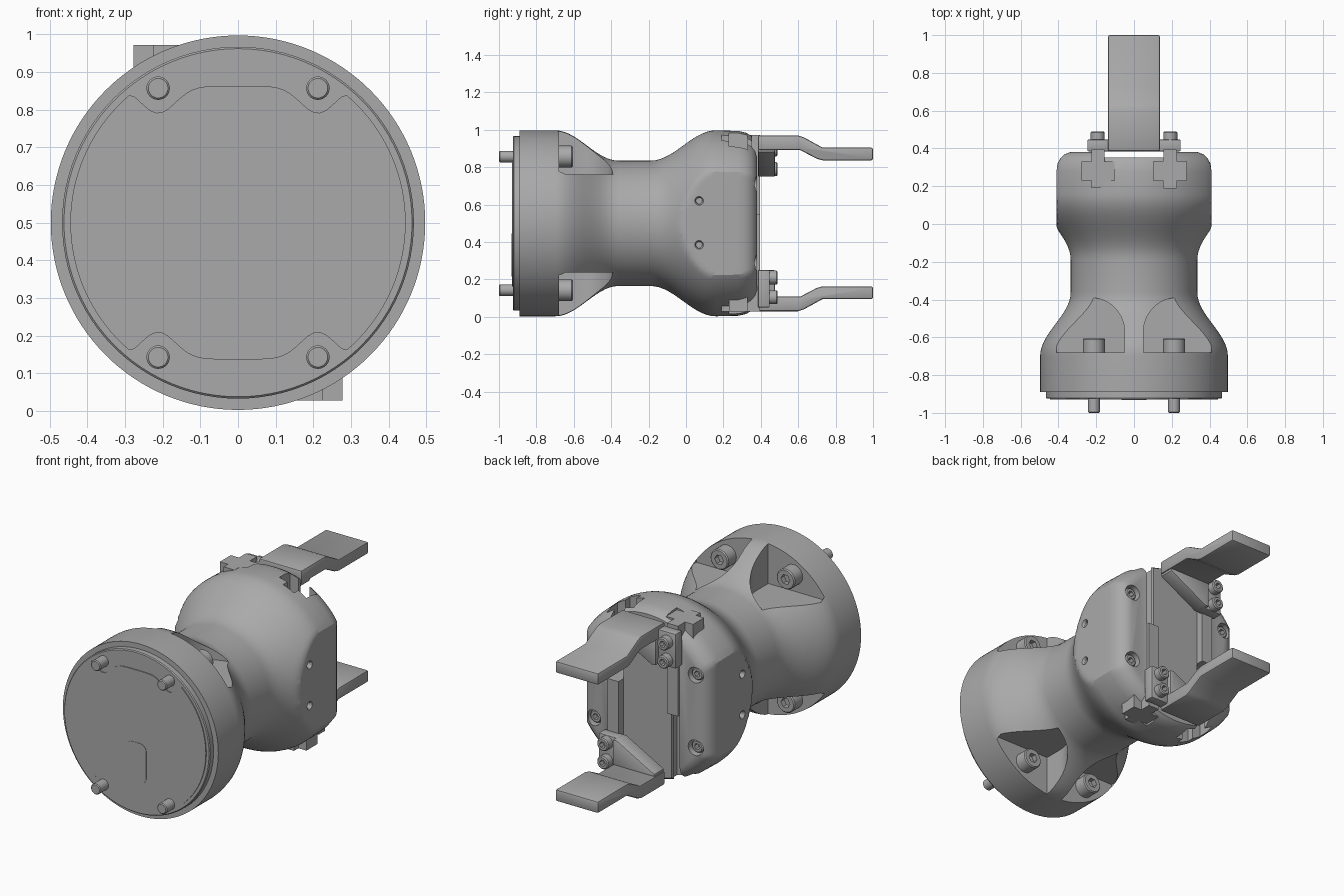
import bpy, bmesh, math
from mathutils import Matrix

cube = bpy.data.objects.get("Cube")
if cube:
    bpy.data.objects.remove(cube, do_unlink=True)

CZ = 0.5                      # height of the body axis
BOLT_X, BOLT_Z = 0.212, 0.357  # mounting bolt offsets from the axis

grey = bpy.data.materials.new("machined grey")
grey.use_nodes = True
grey.diffuse_color = (0.4, 0.4, 0.4, 1)
grey.node_tree.nodes["Principled BSDF"].inputs["Base Color"].default_value = (0.4, 0.4, 0.4, 1)


def finish(name, bm):
    bmesh.ops.recalc_face_normals(bm, faces=bm.faces)
    mesh = bpy.data.meshes.new(name)
    bm.to_mesh(mesh)
    bm.free()
    mesh.materials.append(grey)
    ob = bpy.data.objects.new(name, mesh)
    bpy.context.collection.objects.link(ob)
    return ob


def lathe(name, profile, x=0, z=CZ, segs=32, axis="Y", limit=None):
    """Revolve (position, radius) pairs round an axis, with flat caps."""
    bm = bmesh.new()
    rings = []
    for p, r in profile:
        ring = []
        for i in range(segs):
            a = math.tau * i / segs
            u, v = r * math.cos(a), r * math.sin(a)
            if limit:
                m = limit(p, r)
                u = max(-m, min(m, u))
            co = (x + u, p, z + v) if axis == "Y" else (p, x + u, z + v)
            ring.append(bm.verts.new(co))
        rings.append(ring)
    for a, b in zip(rings, rings[1:]):
        for i in range(segs):
            j = (i + 1) % segs
            bm.faces.new((a[i], a[j], b[j], b[i]))
    bm.faces.new(rings[0])
    bm.faces.new(rings[-1])
    bmesh.ops.remove_doubles(bm, verts=bm.verts, dist=1e-5)
    return finish(name, bm)


def prism(name, points, lo, hi, axis):
    """Extrude an outline along an axis; the points use the other two axes in order."""
    bm = bmesh.new()
    k = "XYZ".index(axis)

    def place(p, d):
        c = list(p)
        c.insert(k, d)
        return bm.verts.new(c)
    a = [place(p, lo) for p in points]
    b = [place(p, hi) for p in points]
    bm.faces.new(a)
    bm.faces.new(b)
    for i in range(len(a)):
        j = (i + 1) % len(a)
        bm.faces.new((a[i], a[j], b[j], b[i]))
    return finish(name, bm)


def box(name, x0, x1, y0, y1, z0, z1):
    return prism(name, [(x0, y0), (x1, y0), (x1, y1), (x0, y1)], z0, z1, "Z")


def apply(ob, mod):
    bpy.context.view_layer.objects.active = ob
    bpy.ops.object.modifier_apply(modifier=mod.name)


def cut(ob, cutters):
    for c in cutters:
        mod = ob.modifiers.new("cut", "BOOLEAN")
        mod.operation, mod.solver, mod.object = "DIFFERENCE", "EXACT", c
        apply(ob, mod)
        bpy.data.objects.remove(c, do_unlink=True)


def bevel(ob, width, segments=2):
    mod = ob.modifiers.new("bevel", "BEVEL")
    mod.width, mod.segments, mod.limit_method = width, segments, "ANGLE"
    apply(ob, mod)


def smooth(ob, degrees=30):
    bpy.ops.object.select_all(action="DESELECT")
    ob.select_set(True)
    bpy.context.view_layer.objects.active = ob
    bpy.ops.object.shade_smooth_by_angle(angle=math.radians(degrees))


def socket_screw(name, x, z, y0, y1, r):
    """Cap screw whose head faces +y, with a hex socket."""
    ob = lathe(name, [(y0, r), (y1 - 0.006, r), (y1, r - 0.006)], x, z)
    cut(ob, [lathe("socket_cutter", [(y1 - 0.03, r * 0.5), (y1 + 0.01, r * 0.5)], x, z, 6)])
    smooth(ob)


def arc(cx, cy, rx, ry, a0, a1, n):
    return [(cx + rx * math.cos(a0 + (a1 - a0) * i / n),
             cy + ry * math.sin(a0 + (a1 - a0) * i / n)) for i in range(n + 1)]


def cross(x):
    """T-slot outline in plan, used for the slide ways and the sliders."""
    half = [(0.035, 0.19), (0.035, 0.23), (0.087, 0.23), (0.087, 0.33), (0.035, 0.33), (0.035, 0.395)]
    return [(x + u, y) for u, y in half] + [(x - u, y) for u, y in reversed(half)]


# Body: waisted lathe with flattened sides on the head
def blend(y0, r0, y1, r1, n=14):
    return [(y0 + (y1 - y0) * i / n,
             r0 + (r1 - r0) * (1 - math.cos(math.pi * i / n)) / 2) for i in range(n + 1)]


def side_limit(y, r):
    if y < -0.25:
        return 1
    return min(0.41, r - 0.08) if y > 0.2 else 0.41


profile = ([(-0.89, 0.497)] + blend(-0.70, 0.497, -0.36, 0.335)
           + blend(-0.19, 0.335, 0.16, 0.497)
           + [(0.28, 0.494), (0.32, 0.485), (0.35, 0.468), (0.37, 0.446), (0.38, 0.418)])
body = lathe("body", profile, segs=128, limit=side_limit)

cutters = []
for sx in (-1, 1):
    # Arched bolt pockets above and below
    arch = [(0.05, -0.68), (0.41, -0.68)] + arc(0.23, -0.57, 0.18, 0.18, 0, math.pi, 20)
    for sz in (-1, 1):
        z0, z1 = sorted((CZ + sz * 0.262, CZ + sz * 0.7))
        cutters.append(prism("pocket_cutter", [(sx * x, y) for x, y in arch], z0, z1, "Z"))
    # Slide ways through the head
    cutters.append(prism("slot_cutter", cross(sx * 0.19), -0.1, 1.1, "Z"))
    # Side holes and cheek screw counterbores
    for z in (0.385, 0.62):
        ends = [(sx * 0.37, 0.017), (sx * 0.40, 0.017), (sx * 0.42, 0.03)]
        cutters.append(lathe("hole_cutter", ends, 0.07, z, 20, "X"))
    for z in (0.29, 0.71):
        cutters.append(lathe("bore_cutter", [(0.33, 0.045), (0.5, 0.045)], sx * 0.325, z, 24))
# Shallow recess between the slide ways
cutters.append(box("recess_cutter", -0.155, 0.155, 0.352, 0.5, -0.1, 1.1))
cut(body, cutters)
smooth(body)

# Mounting flange disc and its scalloped cover
smooth(lathe("base_disc", [(-0.925, 0.462), (-0.92, 0.467), (-0.88, 0.467)], segs=96))
outline = []
for i in range(160):
    a = math.tau * i / 160
    x, z = 0.445 * math.cos(a), 0.445 * math.sin(a)
    top = 0.363 - 0.072 * math.exp(-((abs(x) - BOLT_X) / 0.065) ** 2)
    outline.append((x, CZ + max(-top, min(top, z))))
smooth(prism("base_cover", outline, -0.93, -0.92, "Y"))
h = math.pi / 2
label = (arc(0.025, 0.405, 0.04, 0.04, 0, h, 6) + arc(-0.025, 0.405, 0.04, 0.04, h, 2 * h, 6)
         + arc(-0.025, 0.255, 0.04, 0.04, 2 * h, 3 * h, 6) + arc(0.025, 0.255, 0.04, 0.04, 3 * h, 4 * h, 6))
prism("base_plate", label, -0.932, -0.925, "Y")

# Mounting bolts: shank out of the base, head in the pocket
for sx, sz in ((-1, -1), (-1, 1), (1, -1), (1, 1)):
    x, z = sx * BOLT_X, CZ + sz * BOLT_Z
    smooth(lathe("bolt_shank", [(-1, 0.026), (-0.995, 0.031), (-0.9, 0.031)], x, z))
    socket_screw("bolt_head", x, z, -0.70, -0.605, 0.058)
    socket_screw("cheek_screw", sx * 0.325, CZ + sz * 0.21, 0.32, 0.362, 0.036)

# Jaws: one is the other turned half round about the body axis
turn = Matrix.Translation((0, 0, CZ)) @ Matrix.Rotation(math.pi, 4, "Y") @ Matrix.Translation((0, 0, -CZ))
for name, side in (("upper", Matrix()), ("lower", turn)):
    before = set(bpy.data.objects)
    slider = prism(name + "_slider", cross(-0.19), 0.45, 0.972, "Z")
    plate = box(name + "_mount", -0.247, -0.12, 0.385, 0.447, 0.75, 0.95)
    bevel(plate, 0.006)
    side_view = [(0.385, 0.97), (0.6, 0.97), (0.63, 0.96), (0.73, 0.905), (1, 0.905), (1, 0.837),
                 (0.73, 0.837), (0.70, 0.845), (0.61, 0.892), (0.385, 0.892)]
    finger = prism(name + "_finger", side_view, -0.137, 0.137, "X")
    bevel(finger, 0.01)
    gusset = prism(name + "_gusset", [(-0.137, 0.75), (-0.11, 0.75), (0.13, 0.88), (0.13, 0.9), (-0.137, 0.9)],
                   0.385, 0.475, "Y")
    bevel(gusset, 0.006)
    for z in (0.79, 0.895):
        socket_screw(name + "_jaw_screw", -0.192, z, 0.44, 0.49, 0.037)
    for ob in set(bpy.data.objects) - before:
        ob.data.transform(side)
        smooth(ob)
